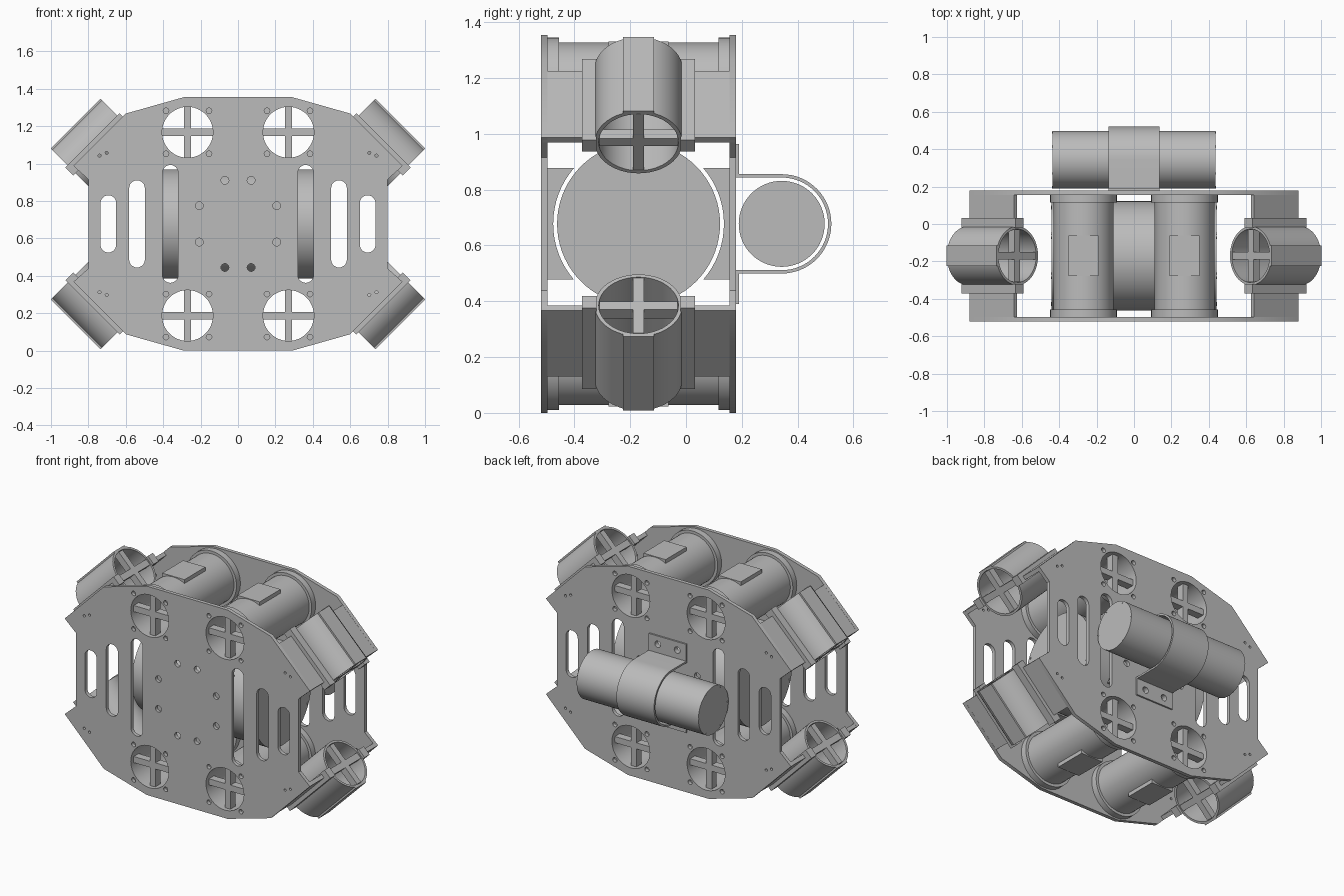
import bpy, bmesh, math
from mathutils import Vector, Matrix

if "Cube" in bpy.data.objects:
    bpy.data.objects.remove(bpy.data.objects["Cube"])

grey = bpy.data.materials.new("plain_grey")
grey.use_nodes = True
colour = (0.5, 0.5, 0.5, 1)
grey.diffuse_color = colour
grey.node_tree.nodes["Principled BSDF"].inputs["Base Color"].default_value = colour

X, Y, Z = Vector((1, 0, 0)), Vector((0, 1, 0)), Vector((0, 0, 1))
MID_Y, MID_Z = -0.17, 0.6775
SIDES = (-1, 1)
made = []


def circle(r, cx=0, cy=0, n=48):
    return [(cx + r * math.cos(math.tau * i / n), cy + r * math.sin(math.tau * i / n)) for i in range(n)]


def rect(x0, x1, y0, y1):
    return [(x0, y0), (x1, y0), (x1, y1), (x0, y1)]


def slot(cx, half_w, half_h, n=12):
    """Upright slot with rounded ends."""
    pts = []
    for s in (1, -1):
        for i in range(n + 1):
            a = math.pi * i / n
            pts.append((cx + s * half_w * math.cos(a), s * (half_h - half_w + half_w * math.sin(a))))
    return pts


def solid(name, loops, origin, u, v, depth):
    """Extrude closed loops (inner loops become holes), centred on origin."""
    curve = bpy.data.curves.new(name, "CURVE")
    curve.dimensions = "2D"
    curve.fill_mode = "BOTH"
    curve.extrude = depth / 2
    for loop in loops:
        sp = curve.splines.new("POLY")
        sp.points.add(len(loop) - 1)
        for p, (a, b) in zip(sp.points, loop):
            p.co = (a, b, 0, 1)
        sp.use_cyclic_u = True
    tmp = bpy.data.objects.new("tmp", curve)
    bpy.context.collection.objects.link(tmp)
    dg = bpy.context.evaluated_depsgraph_get()
    mesh = bpy.data.meshes.new_from_object(tmp.evaluated_get(dg))
    bpy.data.objects.remove(tmp)
    w = u.cross(v)
    frame = Matrix((u, v, w)).transposed().to_4x4()
    mesh.transform(Matrix.Translation(origin) @ frame)
    bm = bmesh.new()
    bm.from_mesh(mesh)
    bmesh.ops.remove_doubles(bm, verts=bm.verts, dist=0.0001)
    bmesh.ops.recalc_face_normals(bm, faces=bm.faces)
    bm.to_mesh(mesh)
    bm.free()
    mesh.materials.clear()
    mesh.materials.append(grey)
    ob = bpy.data.objects.new(name, mesh)
    bpy.context.collection.objects.link(ob)
    made.append(ob)
    return ob


def cross(name, origin, u, v, depth):
    r, h = 0.14, 0.02
    pts = [(r, -h), (r, h), (h, h), (h, r), (-h, r), (-h, h),
           (-r, h), (-r, -h), (-h, -h), (-h, -r), (h, -r), (h, -h)]
    solid(name, [pts], origin, u, v, depth)


# Side plates: outline with ports, slots and bolt holes, about the centre
quarter = [(0.8, 0.238), (0.88, 0.31), (0.6, 0.59), (0.29, 0.6775)]
outline = quarter + [(-x, z) for x, z in quarter[::-1]]
outline += [(-x, -z) for x, z in quarter] + [(x, -z) for x, z in quarter[::-1]]
plate = [outline]
for sx in SIDES:
    for x, h in ((0.362, 0.315), (0.54, 0.233), (0.693, 0.153)):
        plate.append(slot(sx * x, 0.042, h))
    for sz in SIDES:
        px, pz = sx * 0.27, sz * 0.49
        plate.append(circle(0.136, px, pz))
        for a in SIDES:
            for b in SIDES:
                plate.append(circle(0.015, px + a * 0.115, pz + b * 0.115, 16))
        for x, z, r in ((0.07, 0.233, 0.021), (0.207, 0.097, 0.021),
                        (0.74, 0.365, 0.008), (0.702, 0.38, 0.008)):
            plate.append(circle(r, sx * x, sz * z, 16))
for name, y in (("front_plate", -0.508), ("back_plate", 0.168)):
    solid(name, plate, Vector((0, y, MID_Z)), X, Z, 0.024)

# Four straight thruster tubes running front to back
for sx in SIDES:
    for sz in SIDES:
        c = Vector((sx * 0.27, MID_Y, MID_Z + sz * 0.49))
        solid("straight_tube", [circle(0.16), circle(0.137)], c, X, Z, 0.64)
        solid("tube_pad", [rect(-0.08, 0.08, 0.139, 0.164)], c, X, Z * sz, 0.215)
        for sy in SIDES:
            solid("tube_collar", [circle(0.178), circle(0.137)], c + Y * sy * 0.306, X, Z, 0.04)
            cross("tube_cross", c + Y * sy * 0.295, X, Z, 0.05)

# Four diagonal corner thrusters with their mounting panels
for sx in SIDES:
    for sz in SIDES:
        axis = Vector((sx, 0, -sz)).normalized()
        out = Vector((sx, 0, sz)).normalized()
        c = Vector((sx * 0.757, MID_Y, MID_Z + sz * 0.425))
        solid("corner_tube", [circle(0.157), circle(0.143)], c, Y, out, 0.376)
        solid("corner_tube_strip", [rect(-0.055, 0.055, 0.144, 0.158)], c, Y, out, 0.376)
        for s in SIDES:
            cross("corner_cross", c + axis * s * 0.165, Y, out, 0.045)
            solid("corner_panel", [rect(*sorted((s * 0.15, s * 0.345)), -0.02, 0.005)],
                  c, Y, out, 0.335)
            solid("corner_flange", [rect(*sorted((s * 0.15, s * 0.202)), -0.03, 0.03)],
                  c, Y, out, 0.41)

# Central hull lying across the frame, with end screws
hull = Vector((0, MID_Y, MID_Z))
solid("central_hull", [circle(0.292, n=72)], hull, Y, Z, 0.88)
for sx in SIDES:
    for i in range(8):
        a = math.tau * (i + 0.45) / 8
        p = hull + Vector((sx * 0.441, 0.28 * math.cos(a), 0.28 * math.sin(a)))
        solid("hull_screw", [circle(0.007, n=10)], p, Y, Z, 0.006)

# Cradles on both sides of the hull, split to front and back halves
for sx in SIDES:
    for sy in SIDES:
        half = math.asin(0.2 / 0.306)
        arc = [(0.306 * math.cos(a), 0.306 * math.sin(a))
               for a in (half * (i / 8 - 1) for i in range(17))]
        prof = [(0.33, -0.2)] + arc + [(0.33, 0.2)]
        solid("hull_cradle", [[(sy * a, b) for a, b in prof]], hull + X * sx * 0.207, Y, Z, 0.1)

# Canister on the back and its strap
can = Vector((0, 0.343, MID_Z))
solid("rear_canister", [circle(0.154, n=64)], can, Y, Z, 0.874)
for sx in SIDES:
    for i in range(6):
        a = math.tau * i / 6
        p = can + Vector((sx * 0.437, 0.146 * math.cos(a), 0.146 * math.sin(a)))
        solid("canister_screw", [circle(0.006, n=10)], p, Y, Z, 0.004)


def arch(r):
    arc = [(r * math.sin(a), -r * math.cos(a)) for a in (math.pi * i / 32 for i in range(33))]
    return [(-0.163, -r)] + arc + [(-0.163, r)]


solid("canister_strap", [arch(0.178) + arch(0.166)[::-1]], can, Y, Z, 0.27)
for sz in SIDES:
    tab = [rect(-0.135, 0.135, *sorted((sz * 0.166, sz * 0.287)))]
    tab += [circle(0.021, sx * 0.07, sz * 0.233, 16) for sx in SIDES]
    solid("strap_tab", tab, Vector((0, 0.185, MID_Z)), X, Z, 0.011)

# Smooth round walls, keep edges crisp
bpy.ops.object.select_all(action="DESELECT")
for ob in made:
    ob.select_set(True)
bpy.context.view_layer.objects.active = made[0]
bpy.ops.object.shade_smooth_by_angle(angle=math.radians(30))
